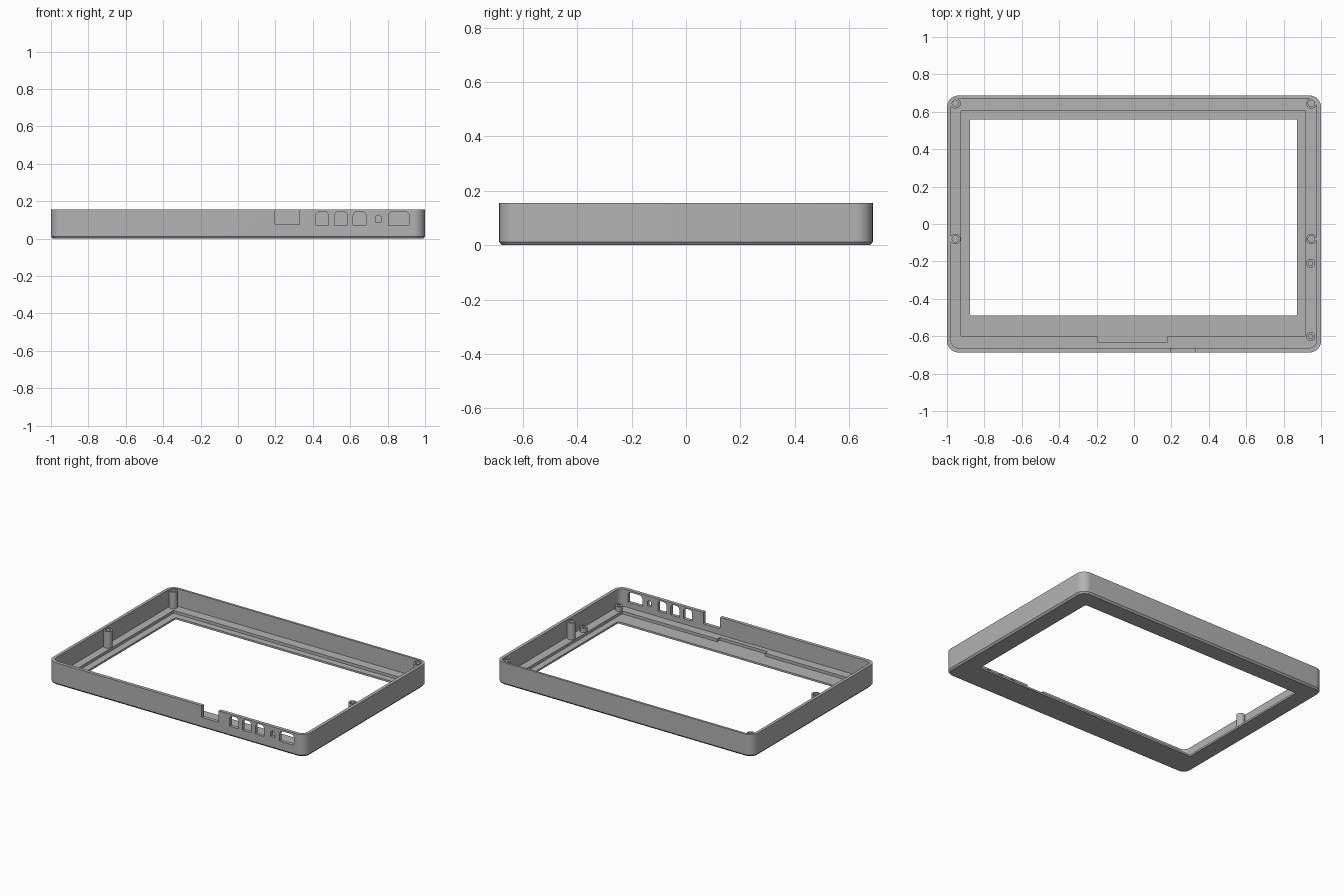
import bpy, bmesh, math

if "Cube" in bpy.data.objects:
    bpy.data.objects.remove(bpy.data.objects["Cube"], do_unlink=True)

grey = bpy.data.materials.new("grey plastic")
grey.use_nodes = True
GREY = (0.45, 0.45, 0.45, 1)
grey.diffuse_color = GREY
grey.node_tree.nodes["Principled BSDF"].inputs["Base Color"].default_value = GREY

HEIGHT, FLOOR, LIP = 0.156, 0.033, 0.013


def make_object(name, bm):
    bmesh.ops.recalc_face_normals(bm, faces=bm.faces)
    mesh = bpy.data.meshes.new(name)
    bm.to_mesh(mesh)
    bm.free()
    mesh.materials.append(grey)
    obj = bpy.data.objects.new(name, mesh)
    bpy.context.collection.objects.link(obj)
    return obj


def rounded_rect(x0, x1, y0, y1, radii, steps=10):
    """Outline with one radius per corner, from upper right, counterclockwise."""
    corners = [(x1, y1, -1, -1), (x0, y1, 1, -1), (x0, y0, 1, 1), (x1, y0, -1, 1)]
    points = []
    for i, (cx, cy, sx, sy) in enumerate(corners):
        r = radii[i]
        for k in range(steps + 1):
            a = math.pi / 2 * (i + k / steps)
            points.append((cx + sx * r + r * math.cos(a), cy + sy * r + r * math.sin(a)))
    return points


def loft(bm, rings, closed):
    n = len(rings[0])
    pairs = list(zip(rings, rings[1:])) + ([(rings[-1], rings[0])] if closed else [])
    for a, b in pairs:
        for i in range(n):
            j = (i + 1) % n
            bm.faces.new((a[i], a[j], b[j], b[i]))


def smooth(obj):
    bpy.ops.object.select_all(action="DESELECT")
    obj.select_set(True)
    bpy.context.view_layer.objects.active = obj
    bpy.ops.object.shade_smooth_by_angle(angle=math.radians(30))


def cut(target, cutter):
    cutter.hide_render = True
    mod = target.modifiers.new("cut", "BOOLEAN")
    mod.operation, mod.solver, mod.object = "DIFFERENCE", "EXACT", cutter
    bpy.ops.object.select_all(action="DESELECT")
    target.select_set(True)
    bpy.context.view_layer.objects.active = target
    bpy.ops.object.modifier_apply(modifier=mod.name)
    bpy.data.objects.remove(cutter, do_unlink=True)


def box_cutter(x0, x1, y0, y1, z0, z1):
    bm = bmesh.new()
    bmesh.ops.create_cube(bm, size=1)
    for v in bm.verts:
        v.co = ((x0, x1)[v.co.x > 0], (y0, y1)[v.co.y > 0], (z0, z1)[v.co.z > 0])
    return make_object("box_cutter", bm)


def port_cutter(x0, x1, z0, z1, top, bottom):
    """Opening through the front wall with rounded corners."""
    bm = bmesh.new()
    outline = rounded_rect(x0, x1, z0, z1, (top, top, bottom, bottom), 6)
    rings = [[bm.verts.new((x, y, z)) for x, z in outline] for y in (-0.72, -0.63)]
    loft(bm, rings, False)
    bm.faces.new(rings[0])
    bm.faces.new(rings[1])
    return make_object("port_cutter", bm)


# Case shell: outer wall, rim, inner wall, floor, recessed lip, screen opening
outer = (-1, 1, -0.687, 0.687, 0.062)
chamfered = (-0.99, 0.99, -0.677, 0.677, 0.052)
inner = (-0.979, 0.977, -0.663, 0.671, 0.042)
recess = (-0.925, 0.917, -0.6, 0.605, 0.004)
opening = (-0.877, 0.872, -0.49, 0.56, 0.01)
section = [(chamfered, 0), (outer, 0.012), (outer, HEIGHT), (inner, HEIGHT),
           (inner, FLOOR), (recess, FLOOR), (recess, LIP), (opening, LIP), (opening, 0)]
bm = bmesh.new()
rings = []
for (x0, x1, y0, y1, r), z in section:
    rings.append([bm.verts.new((x, y, z)) for x, y in rounded_rect(x0, x1, y0, y1, [r] * 4)])
loft(bm, rings, True)
case = make_object("case_frame", bm)

# Cable notch in the floor and open slot in the front wall
cut(case, box_cutter(-0.195, 0.178, -0.63, -0.55, LIP, 0.1))
cut(case, box_cutter(0.198, 0.33, -0.72, -0.64, 0.075, 0.2))

# Connector openings in the front wall
for x in (0.45, 0.55, 0.65):
    cut(case, port_cutter(x - 0.034, x + 0.034, 0.07, 0.146, 0.024, 0.004))
cut(case, port_cutter(0.735, 0.765, 0.085, 0.125, 0.0145, 0.003))
cut(case, port_cutter(0.804, 0.916, 0.07, 0.144, 0.024, 0.004))
smooth(case)


# Screw posts with blind holes
def post(name, x, y, top, radius, hole):
    bm = bmesh.new()
    rings = []
    for r, z in ((radius, 0.02), (radius, top), (hole, top), (hole, FLOOR + 0.005)):
        rings.append([bm.verts.new((x + r * math.cos(a), y + r * math.sin(a), z))
                      for a in (math.tau * k / 32 for k in range(32))])
    loft(bm, rings, False)
    bm.faces.new(rings[0])
    bm.faces.new(rings[-1])
    smooth(make_object(name, bm))


for side, x in (("left", 0.948), ("right", -0.955)):
    post(side + "_back_post", x, 0.645, 0.15, 0.028, 0.017)
    post(side + "_middle_post", x, -0.08, 0.15, 0.028, 0.017)
for name, y in (("board_post_middle", -0.21), ("board_post_front", -0.602)):
    post(name, 0.944, y, 0.064, 0.024, 0.011)
